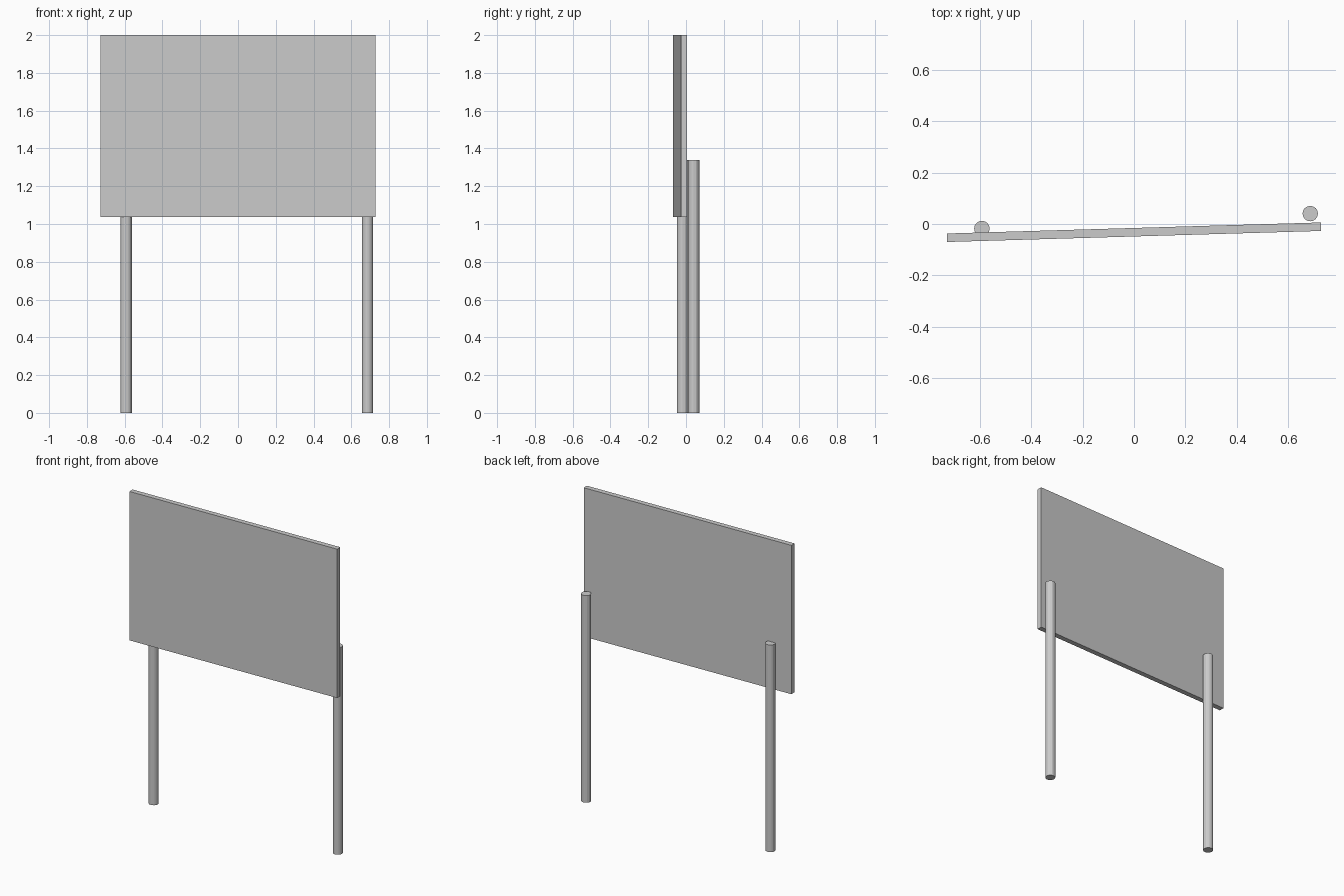
import bpy
import math

if "Cube" in bpy.data.objects:
    bpy.data.objects.remove(bpy.data.objects["Cube"])

POST_R, POST_H = 0.03, 1.34
PANEL_W, PANEL_T = 1.457, 0.033
PANEL_BOTTOM, PANEL_TOP = 1.037, 2.0

# Sign panel, turned slightly about the vertical
bpy.ops.mesh.primitive_cube_add(
    size=1, location=(0, -0.032, (PANEL_BOTTOM + PANEL_TOP) / 2),
    rotation=(0, 0, math.radians(1.69)))
panel = bpy.context.object
panel.name = "sign_panel"
panel.scale = (PANEL_W, PANEL_T, PANEL_TOP - PANEL_BOTTOM)


# Round support posts behind the panel
def add_post(name, x, y):
    bpy.ops.mesh.primitive_cylinder_add(
        vertices=16, radius=POST_R, depth=POST_H, location=(x, y, POST_H / 2))
    bpy.context.object.name = name


add_post("left_post", -0.592, -0.0175)
add_post("right_post", 0.686, 0.0405)
